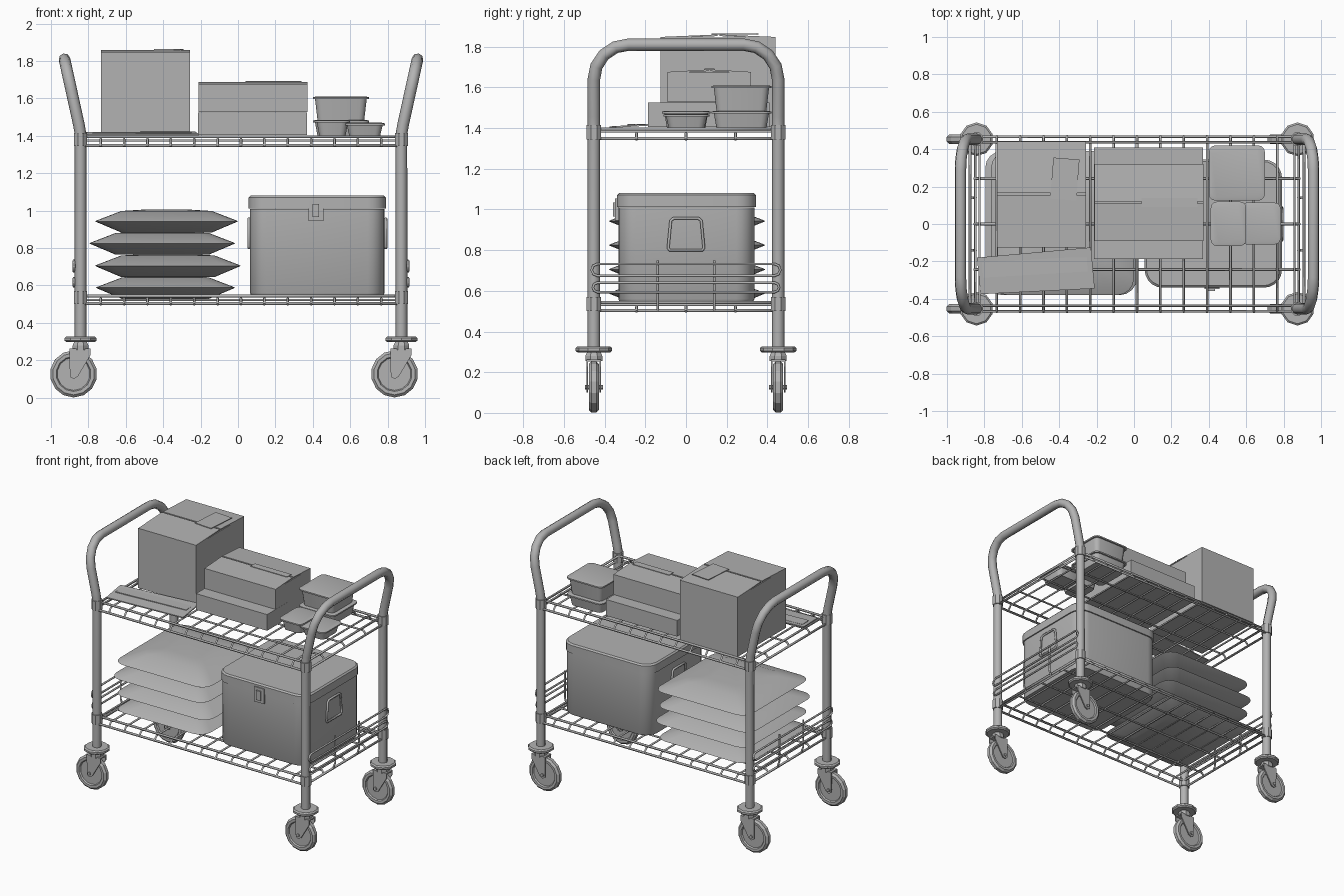
import bpy, bmesh, math
from mathutils import Matrix, Vector

old = bpy.data.objects.get("Cube")
if old:
    bpy.data.objects.remove(old, do_unlink=True)

grey = bpy.data.materials.new("plain grey")
grey.diffuse_color = (0.45, 0.45, 0.45, 1)
grey.use_nodes = True
grey.node_tree.nodes["Principled BSDF"].inputs["Base Color"].default_value = (0.45, 0.45, 0.45, 1)

CX, PX, PY = 0.016, 0.858, 0.453      # cart centre, post offsets


def add(name, mesh, smooth=None):
    obj = bpy.data.objects.new(name, mesh)
    bpy.context.collection.objects.link(obj)
    mesh.materials.clear()
    mesh.materials.append(grey)
    if smooth:
        bpy.ops.object.select_all(action='DESELECT')
        obj.select_set(True)
        bpy.context.view_layer.objects.active = obj
        bpy.ops.object.shade_smooth_by_angle(angle=math.radians(smooth))
    return obj


def from_bm(name, bm, smooth=None):
    bmesh.ops.recalc_face_normals(bm, faces=bm.faces)
    mesh = bpy.data.meshes.new(name)
    bm.to_mesh(mesh)
    bm.free()
    return add(name, mesh, smooth)


def tubes(name, paths, radius, res=1, closed=False, smooth=None):
    """Round rods along one or more point paths."""
    cu = bpy.data.curves.new(name, 'CURVE')
    cu.dimensions = '3D'
    cu.bevel_depth, cu.bevel_resolution, cu.use_fill_caps = radius, res, True
    for path in paths:
        sp = cu.splines.new('POLY')
        sp.points.add(len(path) - 1)
        for p, co in zip(sp.points, path):
            p.co = (*co, 1)
        sp.use_cyclic_u = closed
    tmp = bpy.data.objects.new(name + "_path", cu)
    bpy.context.collection.objects.link(tmp)
    bpy.context.view_layer.update()
    mesh = bpy.data.meshes.new_from_object(tmp.evaluated_get(bpy.context.evaluated_depsgraph_get()))
    bpy.data.objects.remove(tmp, do_unlink=True)
    return add(name, mesh, smooth)


def box(name, x0, x1, y0, y1, z0, z1, rot=None):
    bm = bmesh.new()
    m = Matrix.Translation(((x0 + x1) / 2, (y0 + y1) / 2, (z0 + z1) / 2))
    if rot:
        m = m @ Matrix.Rotation(rot[0], 4, rot[1])
    bmesh.ops.create_cube(bm, size=1, matrix=m @ Matrix.Diagonal((x1 - x0, y1 - y0, z1 - z0, 1)))
    return from_bm(name, bm)


def lathe(name, centre, axis, profile, sides, smooth=None):
    """Solid of revolution; profile is (radius, offset along axis)."""
    bm = bmesh.new()
    rings = []
    for r, h in profile:
        ring = []
        for i in range(sides):
            a = math.tau * (i + 0.5) / sides
            u, v = r * math.cos(a), r * math.sin(a)
            off = (u, v, h) if axis == 'Z' else (u, h, v)
            ring.append(bm.verts.new(Vector(centre) + Vector(off)))
        rings.append(ring)
    return skin(name, bm, rings, smooth)


def skin(name, bm, rings, smooth=None):
    n = len(rings[0])
    for a, b in zip(rings, rings[1:]):
        for i in range(n):
            bm.faces.new((a[i], a[(i + 1) % n], b[(i + 1) % n], b[i]))
    bm.faces.new(rings[0])
    bm.faces.new(rings[-1])
    return from_bm(name, bm, smooth)


def loft(name, cx, cy, layers, seg=4, smooth=35):
    """Stack of rounded rectangles (half x, half y, corner radius, z)."""
    bm = bmesh.new()
    rings = []
    for hx, hy, r, z in layers:
        ring = []
        for q, (sx, sy) in enumerate(((1, 1), (-1, 1), (-1, -1), (1, -1))):
            for i in range(seg + 1):
                a = math.pi / 2 * (q + i / seg)
                ring.append(bm.verts.new((cx + sx * (hx - r) + r * math.cos(a),
                                          cy + sy * (hy - r) + r * math.sin(a), z)))
        rings.append(ring)
    return skin(name, bm, rings, smooth)


# Posts running into leaning push handles
for s, side in ((-1, "right"), (1, "left")):
    x0 = CX + s * PX
    prof = [(-PY, 1.46), (-PY, 1.64)]
    prof += [(-PY + 0.17 * (1 - math.cos(a)), 1.64 + 0.17 * math.sin(a))
             for a in (math.radians(d) for d in (22, 45, 68, 90))]
    prof += [(-y, z) for y, z in reversed(prof)]
    path = [(x0, -PY, 0.26), (x0, -PY, 1.41)]
    path += [(x0 + s * (z - 1.42) * 0.22, y, z) for y, z in prof]
    path += [(x0, PY, 1.41), (x0, PY, 0.26)]
    tubes(side + "_posts_and_handle", [path], 0.031, res=2)

# Sleeves and casters at each corner
for sx in (-1, 1):
    for sy in (-1, 1):
        x, y = CX + sx * PX, sy * PY
        for z in (0.50, 1.345):
            lathe("shelf_sleeve", (x, y, z), 'Z', [(0.038, 0), (0.038, 0.07)], 8)
        lathe("caster_bumper", (x, y, 0.297), 'Z',
              [(0.08, 0), (0.09, 0.008), (0.09, 0.022), (0.08, 0.03)], 10)
        lathe("caster_stem", (x, y, 0.255), 'Z', [(0.045, 0), (0.045, 0.025), (0.035, 0.045)], 8)
        wx = x - 0.037
        lathe("caster_wheel", (wx, y, 0.127), 'Y',
              [(0.088, -0.014), (0.094, -0.024), (0.112, -0.025), (0.126, -0.012),
               (0.126, 0.012), (0.112, 0.025), (0.094, 0.024), (0.088, 0.014)], 14)
        lathe("caster_axle", (wx, y, 0.127), 'Y', [(0.012, -0.044), (0.012, 0.044)], 8)
        box("caster_fork_bridge", wx - 0.02, wx + 0.09, y - 0.036, y + 0.036, 0.253, 0.263)
        for t in (-1, 1):
            bm = bmesh.new()
            outline = [(-0.022, 0.135), (0.09, 0.135), (0.09, 0.10), (0.022, -0.015),
                       (0, -0.027), (-0.02, -0.015)]
            rings = [[bm.verts.new((wx + u, y + t * h, 0.127 + v)) for u, v in outline]
                     for h in (0.028, 0.036)]
            skin("caster_fork_plate", bm, rings)

# Wire shelves
for label, z1, z0 in (("top", 1.395, 1.348), ("bottom", 0.543, 0.503)):
    rails = []
    for hx, hy, z in ((0.842, 0.437, z1), (0.864, 0.467, z0)):
        rails.append([(CX + a * hx, b * hy, z) for a, b in ((-1, -1), (1, -1), (1, 1), (-1, 1))])
    tubes(label + "_shelf_frame", rails, 0.009, closed=True)
    wires = []
    for k in range(-6, 7):
        x = CX + k * 0.125
        wires.append([(x, -0.472, z0 - 0.005), (x, -0.44, z1 - 0.012),
                      (x, 0.44, z1 - 0.012), (x, 0.472, z0 - 0.005)])
    for y in (-0.243, 0, 0.243):
        wires.append([(CX - 0.87, y, z0 - 0.005), (CX - 0.842, y, z1 - 0.02),
                      (CX + 0.842, y, z1 - 0.02), (CX + 0.87, y, z0 - 0.005)])
    tubes(label + "_shelf_wires", wires, 0.007)

# End guards above the bottom shelf
for s in (-1, 1):
    x = CX + s * 0.893
    loops = []
    for zc, r in ((0.703, 0.029), (0.617, 0.023)):
        loops.append([(x, e * (0.435 + r * math.cos(a)), zc + e * r * math.sin(a))
                      for e in (1, -1) for a in (math.radians(d) for d in (-90, -45, 0, 45, 90))])
    tubes("end_guard_loops", loops, 0.007, closed=True)
    tubes("end_guard_uprights", [[(x - s * 0.012, y, 0.75), (x - s * 0.012, y, 0.55),
                                  (x - s * 0.03, y, 0.50)] for y in (-0.14, 0.14)], 0.007)


# Cardboard boxes with a pair of slightly raised flaps
def carton(name, x0, x1, y0, y1, z0, z1, seam):
    box(name, x0, x1, y0, y1, z0, z1)
    for a, b, t in ((y0, seam - 0.005, 1), (seam + 0.005, y1, -1)):
        tilt = 0.012 / (b - a)
        box(name + "_flap", x0, x1, a, b, z1, z1 + 0.008, (t * tilt, 'X'))


carton("tall_box", -0.733, -0.257, -0.125, 0.44, 1.405, 1.846, 0.16)
box("tall_box_tape", -0.44, -0.30, 0.13, 0.35, 1.860, 1.865, (-0.08, 'Z'))
box("lower_box", -0.214, 0.37, -0.187, 0.41, 1.405, 1.525)
carton("upper_box", -0.212, 0.372, -0.09, 0.32, 1.527, 1.674, 0.115)
box("upper_box_tape", 0.04, 0.34, 0.09, 0.14, 1.688, 1.692)

# Envelopes lying on the top shelf
bm = bmesh.new()
corners = ((-0.84, -0.18), (-0.23, -0.125), (-0.21, -0.345), (-0.82, -0.375))
skin("envelope", bm, [[bm.verts.new((x, y, z + 0.06 * (y + 0.38))) for x, y in corners]
                      for z in (1.400, 1.408)])
box("envelope_flap", -0.81, -0.25, -0.27, -0.19, 1.412, 1.420, (0.06, 'Z'))


# Lidded food containers
def container(name, x0, x1, y0, y1, z0, z1):
    hx, hy = (x1 - x0) / 2, (y1 - y0) / 2
    t = 0.025
    loft(name, (x0 + x1) / 2, (y0 + y1) / 2,
         [(hx - t, hy - t, 0.03, z0), (hx - 0.012, hy - 0.012, 0.035, z1 - 0.014),
          (hx, hy, 0.035, z1 - 0.014), (hx, hy, 0.035, z1 - 0.004),
          (hx - 0.015, hy - 0.015, 0.03, z1)], seg=3)


container("back_container_low", 0.40, 0.70, 0.125, 0.42, 1.40, 1.485)
container("back_container_high", 0.40, 0.70, 0.125, 0.42, 1.485, 1.61)
container("front_container_inner", 0.41, 0.60, -0.118, 0.12, 1.40, 1.485)
container("front_container_outer", 0.57, 0.785, -0.11, 0.115, 1.40, 1.47)

# Stacked cushions
for cx, hx, z in ((-0.388, 0.372, 0.588), (-0.375, 0.39, 0.705),
                  (-0.405, 0.39, 0.825), (-0.382, 0.382, 0.943)):
    loft("cushion", cx, 0.005,
         [(hx - 0.14, 0.24, 0.06, z - 0.06), (hx - 0.01, 0.375, 0.08, z - 0.005),
          (hx, 0.385, 0.09, z), (hx - 0.01, 0.375, 0.08, z + 0.005),
          (hx - 0.14, 0.24, 0.06, z + 0.055), (hx - 0.25, 0.13, 0.05, z + 0.062)], smooth=40)

# Cool box with lid, latch and carrying handles
X, Y = 0.424, 0.002
loft("cool_box_body", X, Y, [(0.355, 0.33, 0.09, 0.55), (0.36, 0.335, 0.09, 0.56),
                             (0.36, 0.335, 0.09, 1.01)], seg=5)
loft("cool_box_lid", X, Y, [(0.367, 0.342, 0.095, 1.012), (0.367, 0.342, 0.095, 1.07),
                            (0.357, 0.332, 0.09, 1.08)], seg=5)
box("latch_plate", 0.376, 0.456, -0.348, -0.33, 0.945, 1.055)
box("latch_tongue", 0.398, 0.434, -0.358, -0.345, 0.965, 1.035)
for s in (-1, 1):
    x = X + s * 0.366
    tubes("carry_handle", [[(x, a * w, z) for a, w, z in
          ((-1, 0.088, 0.81), (-1, 0.075, 0.945), (-1, 0.06, 0.957), (1, 0.06, 0.957),
           (1, 0.075, 0.945), (1, 0.088, 0.81), (1, 0.08, 0.80), (-1, 0.08, 0.80))]],
          0.008, closed=True)
